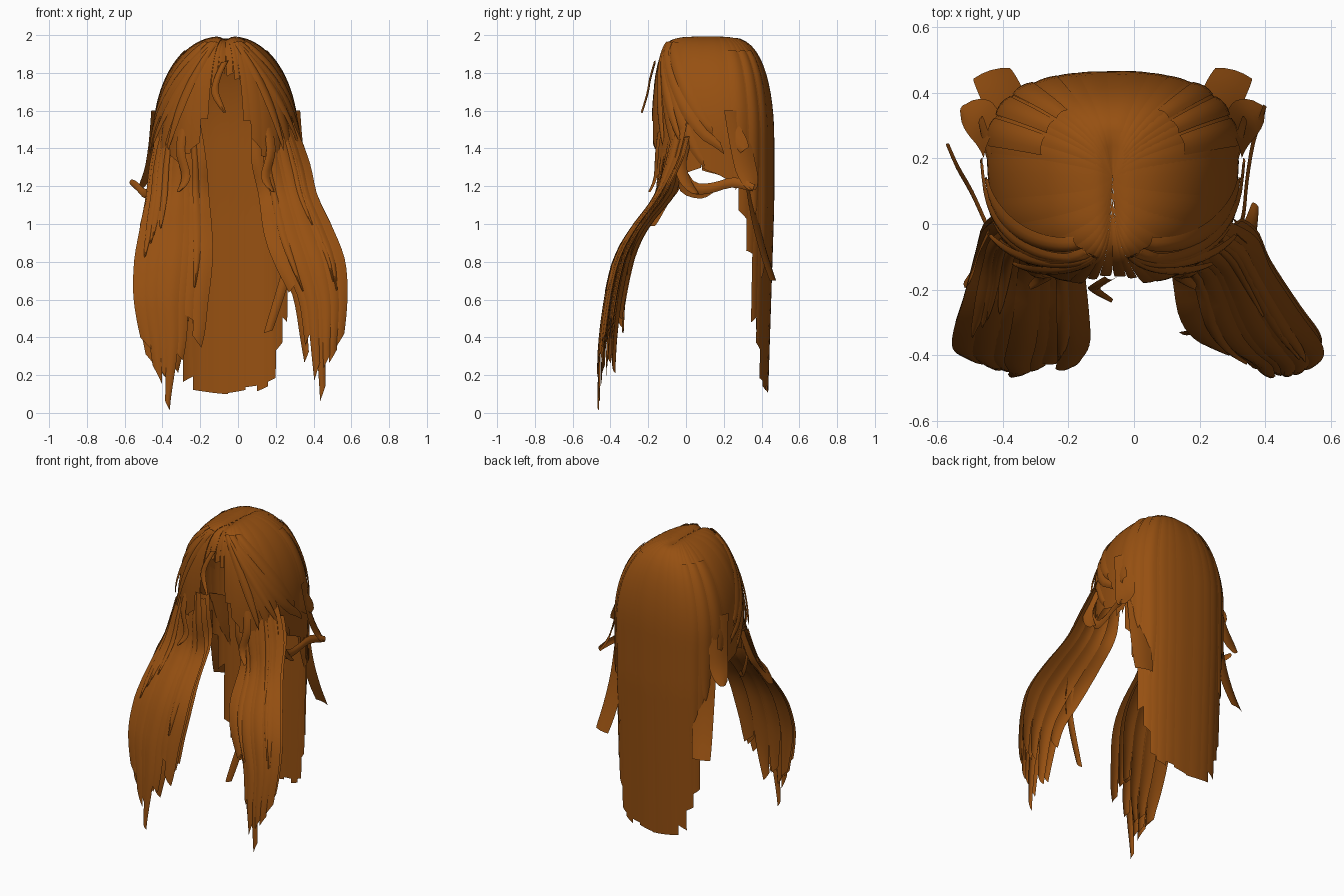
import bpy, math, random
from mathutils import Vector

if "Cube" in bpy.data.objects:
    bpy.data.objects.remove(bpy.data.objects["Cube"])

random.seed(4)
CX, CY = -0.065, 0.14          # centre of the head in plan
ARC = 0.85                     # length of the rounded crown part of a strand

hair = bpy.data.materials.new("chestnut_brown")
hair.diffuse_color = (0.305, 0.080, 0.0056, 1)
hair.use_nodes = True
hair.node_tree.nodes["Principled BSDF"].inputs["Base Color"].default_value = hair.diffuse_color


def lerp_table(table, x):
    """Smooth lookup in rows sorted by first value."""
    x = max(table[0][0], min(table[-1][0], x))
    i = next((k for k in range(len(table) - 2) if x <= table[k + 1][0]), len(table) - 2)
    p = [table[max(0, min(len(table) - 1, i + k))][1:] for k in (-1, 0, 1, 2)]
    f = (x - table[i][0]) / (table[i + 1][0] - table[i][0])
    return [0.5 * (2 * b + (c - a) * f + (2 * a - 5 * b + 4 * c - d) * f * f
                   + (3 * b - a - 3 * c + d) * f ** 3) for a, b, c, d in zip(*p)]


class Part:
    """Collects many hair sheets into one object."""
    def __init__(self, name):
        self.name, self.verts, self.faces = name, [], []

    def strand(self, f, s0, s1, t0, t1, off=0.0, bow=0.01, taper=0.3, slant=0.0, rows=20, cols=4):
        """f(s, t, off) -> point; a bowed strand that narrows at its tip."""
        base = len(self.verts)
        mid, half = (s0 + s1) / 2, (s1 - s0) / 2
        for r in range(rows + 1):
            q = r / rows
            w = 1 - taper * max(0, (q - 0.6) / 0.4) ** 2
            for c in range(cols + 1):
                v = 2 * c / cols - 1
                t = t0 + (t1 + slant * v - t0) * q
                self.verts.append(f(mid + half * w * v, t, off + bow * (1 - v * v)))
        m = t0 + (t1 - t0) * 0.5
        o = f(mid, m, 0.0)
        e = (t1 - t0) * 0.02
        n = (f(mid + half * 0.1, m, 0.0) - o).cross(f(mid, m + e, 0.0) - o)
        flip = n.dot(f(mid, m, 0.01) - o) < 0
        for r in range(rows):
            for c in range(cols):
                a = base + r * (cols + 1) + c
                q = (a, a + 1, a + cols + 2, a + cols + 1)
                self.faces.append(q[::-1] if flip else q)

    def ribbon(self, pts, width, side, out, **kw):
        """Free strand through a few points."""
        side, out = Vector(side).normalized(), Vector(out).normalized()
        table = [(i, *p) for i, p in enumerate(pts)]
        self.strand(lambda s, t, o: Vector(lerp_table(table, t)) + side * s * width + out * o,
                    -0.5, 0.5, 0, len(pts) - 1, rows=12, **kw)

    def finish(self):
        me = bpy.data.meshes.new(self.name)
        me.from_pydata(self.verts, [], self.faces)
        me.materials.append(hair)
        ob = bpy.data.objects.new(self.name, me)
        bpy.context.collection.objects.link(ob)
        bpy.ops.object.select_all(action='DESELECT')
        ob.select_set(True)
        bpy.context.view_layer.objects.active = ob
        bpy.ops.object.shade_smooth_by_angle(angle=math.radians(40))


def head(sweep=0.0, length=1.0, flare=0.0):
    """Head surface: s = degrees from the back centre, t = distance down from the crown."""
    def f(s, t, off):
        k = max(0, t / length)
        d = math.radians(s - math.copysign(sweep, s) * k ** 1.3)
        off = (off + flare * k ** 4) * min(1, max(0, t / 0.15))
        sx, cy = math.sin(d), math.cos(d)
        if t < ARC:
            u = (1 - t / ARC) * math.pi / 2
            c = max(0, math.cos(u))
            # the forehead side is fuller than the back of the head
            z, kx, ky = 1.45 + 0.545 * math.sin(u), c ** 0.9, c ** (0.55 if cy > 0 else 0.31)
        else:
            z = 1.45 - (t - ARC)
            kx, ky = 1 - 0.03 * (1.45 - z), 1 - 0.1 * max(0, 1.1 - z)
        x = math.copysign(abs(sx) ** 0.77, sx) * (0.378 * kx + off)
        y = math.copysign(abs(cy) ** 0.77, cy) * (0.325 * ky + off)
        x *= 1 + 0.22 * y          # wider behind, narrower at the forehead
        # shallow groove along the parting
        groove = 0.02 * math.exp(-(x / 0.025) ** 2) if z > 1.75 and y < 0.1 else 0
        return Vector((CX + x, CY + y, z + off * max(0, (z - 1.45)) - groove))
    return f


def down(z):
    """Strand length that ends at height z."""
    if z < 1.45:
        return ARC + 1.45 - z
    return ARC * (1 - math.asin((z - 1.45) / 0.545) * 2 / math.pi)


# back and side curtain: tip height depends on the angle from the back centre
TIPS = [(0, .11), (18, .13), (30, .18), (36, .32), (44, .44), (52, .78), (60, 1.0), (68, 1.16),
        (80, 1.22), (95, 1.28), (115, 1.3), (150, 1.36), (163, 1.45), (170, 1.68), (175, 1.8), (180, 1.8)]
back, cap = Part("back_curtain"), Part("crown_hair")
edges = [0, 10, 20, 29, 37, 45, 53, 61, 70, 82, 96, 112, 128, 142, 154, 163, 170, 175, 180]
for side in (-1, 1):
    for a, b in zip(edges, edges[1:]):
        part = back if b < 75 else cap
        shift = 3 * side if b < 75 else 0          # the curtain hangs slightly to the right
        z = lerp_table(TIPS, (a + b) / 2 - shift)[0] + random.uniform(-.02, .02)
        over = 1.0 if b < 170 else 0
        part.strand(head(), side * (a - over), side * (b + over), 0.0, down(z),
                    off=random.uniform(0, .003), bow=.0015, taper=0.06 if b < 75 else 0.15,
                    slant=random.uniform(-.03, .03) if b < 165 else 0, rows=36)
    # shorter layer over the back edges
    for a, b, z in ((31, 44, .75), (46, 60, 1.05), (62, 78, 1.22)):
        back.strand(head(), side * a, side * b, 0.3, down(z), off=.006, bow=.005, taper=.5, slant=.04)
    # flicked back corner strands
    x = lambda v: CX + side * v
    back.ribbon([(x(.315), .32, 1.3), (x(.325), .36, 1.05), (x(.345), .41, .85), (x(.37), .46, .7)],
                .13, (side, -.3, 0), (side * .3, 1, 0), taper=.1)
    # flicked side panels
    back.ribbon([(x(.365), .26, 1.6), (x(.38), .29, 1.42), (x(.405), .32, 1.28), (x(.455), .35, 1.18)],
                .13, (-side * .5, 1, 0), (side, .5, 0), taper=.7)
back.finish()
cap.finish()

# fringe swept from the parting back over the temples
fringe = Part("swept_fringe")
for side in (-1, 1):
    for s, w, sweep, z, flare in ((171, 14, 86, 1.40, .01), (166, 14, 72, 1.32, .0), (172, 11, 60, 1.45, .03),
                                  (160, 14, 45, 1.34, .01), (170, 10, 38, 1.42, .02), (150, 16, 60, 1.5, .0)):
        L = down(z)
        fringe.strand(head(sweep, L, flare), side * (s - w / 2), side * (s + w / 2), 0.2, L,
                      off=.006, bow=.008, taper=.65, slant=.03)
# loose wisp at the forehead
fringe.ribbon([(-.07, -.16, 1.86), (-.11, -.185, 1.77), (-.12, -.2, 1.69), (-.07, -.23, 1.59)],
              .04, (1, 0, .3), (0, -1, 0), taper=.7)
fringe.finish()

# front locks: height, inner x, outer x, inner y, outer y
LEFT = [(.0, -.31, -.44, -.44, -.43), (.35, -.20, -.50, -.43, -.42), (.6, -.17, -.54, -.40, -.39),
        (.8, -.15, -.535, -.355, -.33), (.95, -.15, -.51, -.28, -.25), (1.15, -.165, -.475, -.13, -.11),
        (1.35, -.18, -.45, -.13, -.03), (1.65, -.22, -.38, -.09, .02)]
RIGHT = [(.0, .38, .52, -.44, -.43), (.35, .33, .55, -.43, -.43), (.6, .29, .57, -.40, -.40),
         (.8, .2, .555, -.355, -.355), (.95, .15, .50, -.28, -.28), (1.15, .12, .41, -.13, -.14),
         (1.35, .08, .36, -.13, -.04), (1.65, .09, .25, -.09, .02)]


def lock(table):
    def f(s, t, off):
        xi, xo, yi, yo = lerp_table(table, t)
        bulge = .025 * math.sin(math.pi * max(0, min(1, s)))
        if off < -.02:
            off *= 1 - .6 * s          # layers close up towards the outer edge
        return Vector((xi + (xo - xi) * s, yi + (yo - yi) * s - bulge - off, t - off * .4))
    return f


for name, table, tips in (("left_front_lock", LEFT, (.38, .5, .3, .04, .2, .2, .36)),
                          ("right_front_lock", RIGHT, (.66, .4, .22, .1, .28, .3, .38))):
    part, f, n = Part(name), lock(table), len(tips)
    for i, z in enumerate(tips):
        a, b = i / n, (i + 1) / n
        part.strand(f, a - .04, b + .04, 1.62, z, off=random.uniform(-.01, .008), bow=.008,
                    taper=.15, slant=random.uniform(.02, .05), rows=24)
    # inner layers give the lock depth
    for depth, count in ((.05, 5), (.09, 4)):
        for i in range(count):
            a = i / count
            part.strand(f, a, a + 1.1 / count, 1.45, random.uniform(.2, .5), bow=.01, taper=.3,
                        off=-depth + random.uniform(-.012, .012), slant=.03)
    # short wisps on the outside
    for i in range(5):
        a = random.uniform(0, .85)
        part.strand(f, a, a + .12, 1.55, random.uniform(.65, 1.1), off=.012, bow=.01, taper=.8, rows=18)
    part.finish()

# stray curls at the sides
curls = Part("stray_curls")
curls.ribbon([(-.42, -.05, 1.35), (-.44, -.02, 1.2), (-.49, .09, 1.16), (-.535, .17, 1.2), (-.565, .24, 1.22)],
             .055, (0, .4, 1), (-1, .3, 0), taper=.4)
curls.ribbon([(.31, -.05, 1.35), (.33, .03, 1.2), (.34, .13, 1.19), (.36, .25, 1.22), (.395, .36, 1.19)],
             .06, (0, .3, 1), (1, -.3, 0), taper=.4)
curls.ribbon([(-.43, .0, 1.4), (-.46, -.06, 1.2), (-.48, -.13, 1.1), (-.51, -.18, .99)],
             .07, (.4, 1, 0), (-1, .4, 0), taper=.5)
curls.ribbon([(.30, .0, 1.45), (.34, -.03, 1.32), (.36, .0, 1.22), (.37, .05, 1.16)],
             .07, (-.4, 1, 0), (1, .4, 0), taper=.5)
curls.ribbon([(.29, -.25, .95), (.27, -.30, .8), (.22, -.32, .62), (.16, -.33, .43)],
             .06, (1, 0, .3), (0, -1, 0), taper=.2)
for side in (-1, 1):
    x = lambda v: CX + side * v
    # layered temple tips
    curls.ribbon([(x(.32), .12, 1.72), (x(.36), .18, 1.58), (x(.385), .25, 1.46), (x(.40), .31, 1.39)],
                 .12, (0, 1, .7), (side, 0, .2), taper=.6)
    # thin strands falling from the temples
    curls.ribbon([(x(.2), -.12, 1.6), (x(.24), -.15, 1.4), (x(.21), -.16, 1.25), (x(.25), -.19, 1.17)],
                 .05, (side, .3, 0), (0, -1, 0), taper=.7)
curls.finish()
